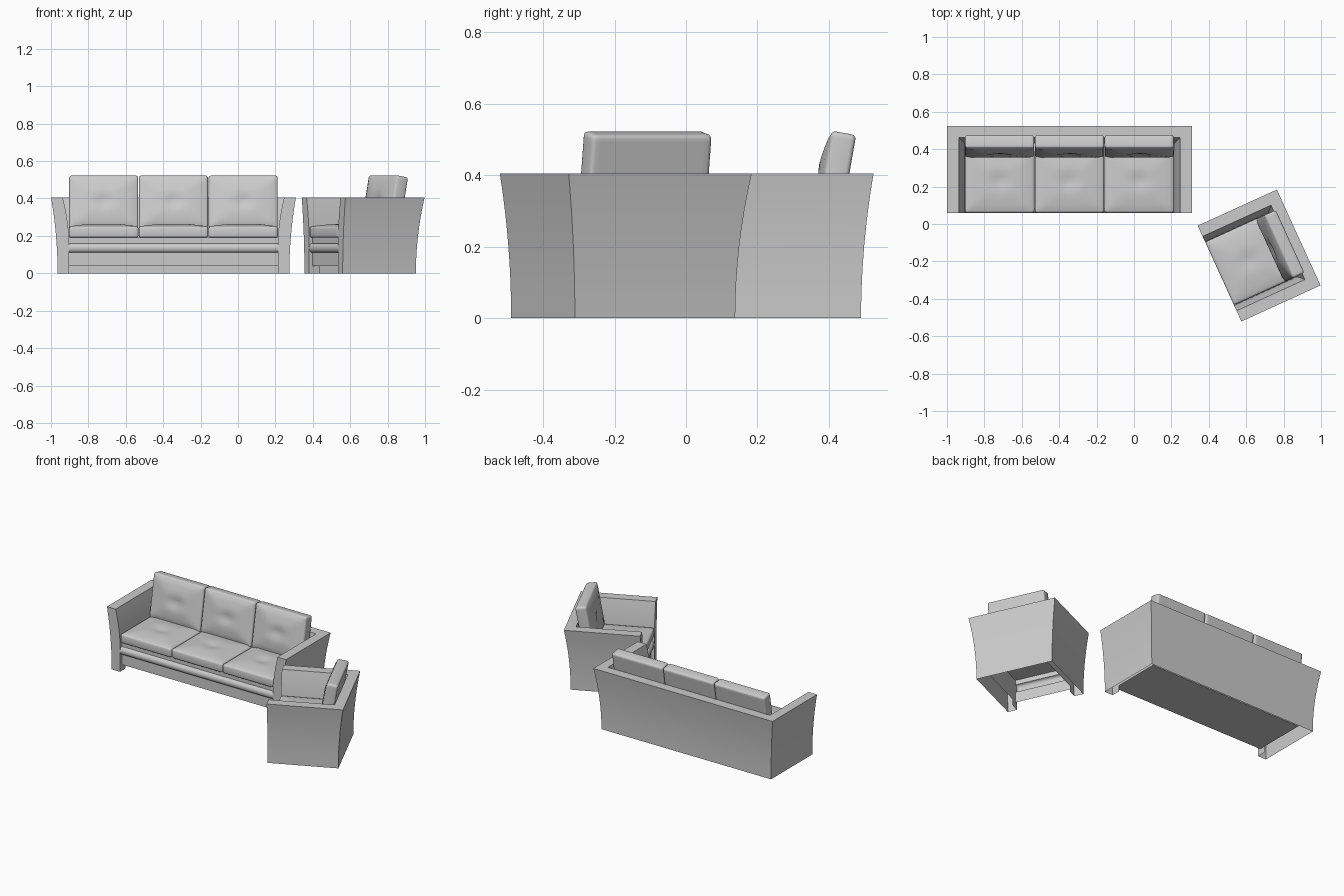
import bpy, bmesh, math
from mathutils import Matrix, Vector

cube = bpy.data.objects.get("Cube")
if cube:
    bpy.data.objects.remove(cube, do_unlink=True)

# One plain upholstery colour
fabric = bpy.data.materials.new("light_grey_fabric")
fabric.use_nodes = True
GREY = (0.6, 0.6, 0.6, 1)
fabric.diffuse_color = GREY
fabric.node_tree.nodes["Principled BSDF"].inputs["Base Color"].default_value = GREY

HEIGHT, DEPTH = 0.405, 0.43     # shell height, depth at the floor
WALL, FLARE = 0.06, 0.035       # arm thickness, outward sweep at the top
SEAT = 0.373                    # width of one cushion
DECK, LIFT = 0.19, 0.04         # seat deck height, gap under the front


def finish(bm, name, matrix):
    mesh = bpy.data.meshes.new(name)
    bm.to_mesh(mesh)
    bm.free()
    obj = bpy.data.objects.new(name, mesh)
    bpy.context.collection.objects.link(obj)
    obj.matrix_world = matrix
    mesh.materials.append(fabric)
    bpy.ops.object.select_all(action='DESELECT')
    obj.select_set(True)
    bpy.context.view_layer.objects.active = obj
    bpy.ops.object.shade_smooth_by_angle(angle=math.radians(40))
    return obj


def strip(bm, rows):
    """Bridge consecutive rows of vertices with quads."""
    for a, b in zip(rows, rows[1:]):
        for i in range(len(a) - 1):
            bm.faces.new((a[i], a[i + 1], b[i + 1], b[i]))


def shell(name, seat_half, matrix):
    """Back and two arms: a swept section run round a U path."""
    bm = bmesh.new()
    half = seat_half + WALL
    steps = 8
    section = [(FLARE * (i / steps) ** 2, HEIGHT * i / steps)
               for i in range(steps + 1)]
    for i in range(steps + 1):
        t = 1 - i / steps
        section.append((-WALL + 0.032 * t ** 1.6, DECK + (HEIGHT - DECK) * t))
    section.append((-WALL, LIFT))
    rows = []
    for o, z in section:
        x, y = half + o, DEPTH + o
        rows.append([bm.verts.new(p) for p in
                     ((-x, 0, z), (-x, y, z), (x, y, z), (x, 0, z))])
    strip(bm, rows)
    # flat arm fronts with a short inner return at the foot
    for side, k in ((-1, 0), (1, 3)):
        x = side * seat_half
        foot = bm.verts.new((x, 0, 0))
        bm.faces.new([r[k] for r in rows] + [foot])
        back = [bm.verts.new((x, WALL, z)) for z in (0, LIFT)]
        bm.faces.new((foot, back[0], back[1], rows[-1][k]))
    bmesh.ops.recalc_face_normals(bm, faces=bm.faces)
    finish(bm, name, matrix)


def base(name, seat_half, matrix, closed):
    """Front panel, padded roll and seat deck as one extruded profile."""
    inset, low, high = 0.02, 0.11, 0.16
    path = [(DEPTH - WALL, LIFT)] if closed else []
    path.append((inset, LIFT))
    for i in range(9):
        a = math.pi * i / 8
        path.append((inset * (1 - math.sin(a)),
                     (low + high) / 2 - (high - low) / 2 * math.cos(a)))
    path += [(inset, DECK), (DEPTH - WALL, DECK)]
    bm = bmesh.new()
    rows = [[bm.verts.new((s * seat_half, y, z)) for s in (-1, 1)]
            for y, z in path]
    strip(bm, rows)
    finish(bm, name, matrix)


def cushion(name, size, bulge, dimple, matrix):
    """Padded box whose top swells in four gores to a central tuft."""
    bm = bmesh.new()
    bmesh.ops.create_cube(bm, size=2)
    flat = [e for e in bm.edges
            if abs(e.verts[0].co.z - e.verts[1].co.z) < 0.1]
    bmesh.ops.subdivide_edges(bm, edges=flat, cuts=13, use_grid_fill=True)
    for v in bm.verts:
        u, w = v.co.x, v.co.y
        swell = 0
        if v.co.z > 0:
            r = max(abs(u), abs(w))
            swell = bulge * (1 - r ** 1.6)
            swell -= dimple * math.exp(-(u * u + w * w) / 0.06)
        v.co = Vector((u * size[0], w * size[1], v.co.z * size[2])) / 2
        v.co.z += swell
    rim = [e for e in bm.edges if e.calc_face_angle(0) > math.radians(50)]
    bmesh.ops.bevel(bm, geom=rim, offset=0.012, segments=3, profile=0.5,
                    affect='EDGES', clamp_overlap=True)
    finish(bm, name, matrix)


def seating(name, seats, place, closed):
    half = seats * SEAT / 2
    shell(name + "_arms_and_back", half, place)
    base(name + "_base", half, place, closed)
    for i in range(seats):
        x = (i + 0.5) * SEAT - half
        cushion(f"{name}_seat_cushion_{i + 1}", (SEAT - 0.002, 0.34, 0.06),
                0.018, 0.016, place @ Matrix.Translation((x, 0.17, 0.22)))
        cushion(f"{name}_back_cushion_{i + 1}", (SEAT - 0.004, 0.285, 0.07),
                0.022, 0.018, place @ Matrix.Translation((x, 0.357, 0.378))
                @ Matrix.Rotation(math.radians(80), 4, 'X'))


# Three-seat sofa, and an armchair turned towards it
seating("sofa", 3, Matrix.Translation((-0.345, 0.06, 0)), True)
seating("armchair", 1, Matrix.Translation((0.4575, -0.265, 0))
        @ Matrix.Rotation(math.radians(-65.5), 4, 'Z'), False)
